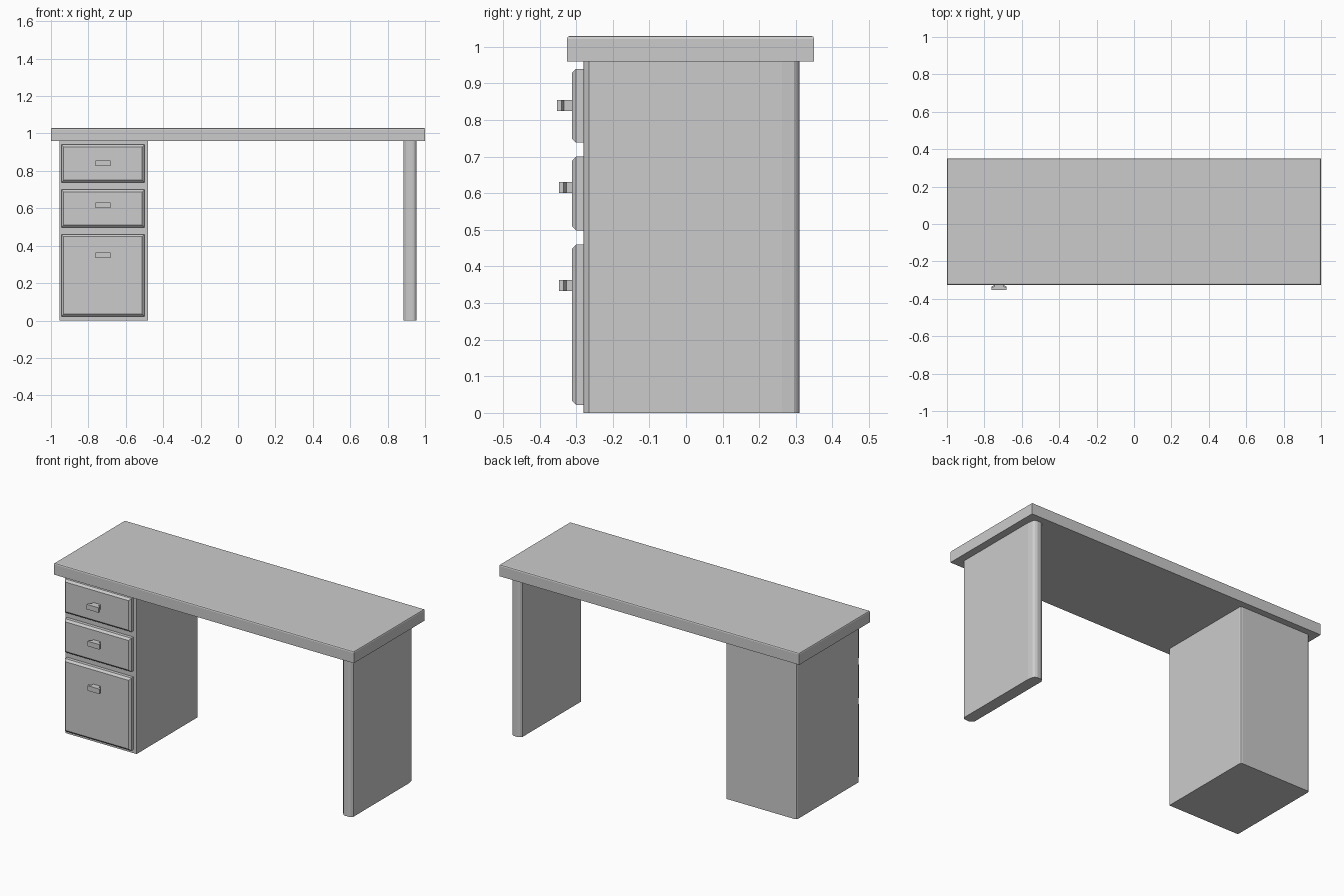
import bpy, bmesh

if "Cube" in bpy.data.objects:
    bpy.data.objects.remove(bpy.data.objects["Cube"])


def finish(name, bm):
    bmesh.ops.recalc_face_normals(bm, faces=bm.faces)
    mesh = bpy.data.meshes.new(name)
    bm.to_mesh(mesh)
    bm.free()
    obj = bpy.data.objects.new(name, mesh)
    bpy.context.collection.objects.link(obj)
    return obj


def box(name, x, y, z, bevel=0, segments=1, pick=None):
    """Box from ranges; pick(v1, v2) chooses which edges get bevelled."""
    bm = bmesh.new()
    bmesh.ops.create_cube(bm, size=1)
    for v in bm.verts:
        v.co = [r[0] + (c + 0.5) * (r[1] - r[0]) for c, r in zip(v.co, (x, y, z))]
    if bevel:
        edges = [e for e in bm.edges if pick(e.verts[0].co, e.verts[1].co)]
        bmesh.ops.bevel(bm, geom=edges, offset=bevel, segments=segments,
                        profile=0.5, affect='EDGES')
    return finish(name, bm)


def prism(name, outline, z0, z1):
    """Extrude a plan outline upward."""
    bm = bmesh.new()
    face = bm.faces.new([bm.verts.new((px, py, z0)) for px, py in outline])
    top = bmesh.ops.extrude_face_region(bm, geom=[face])["geom"]
    bmesh.ops.translate(bm, vec=(0, 0, z1 - z0),
                        verts=[g for g in top if isinstance(g, bmesh.types.BMVert)])
    return finish(name, bm)


# Desktop with softened upper edges
box("desktop", (-1, 1), (-0.325, 0.35), (0.96, 1.03), 0.008, 2,
    lambda a, b: a.z > 1 and b.z > 1)

# Drawer cabinet with softened rear corners
box("cabinet", (-0.955, -0.48), (-0.28, 0.31), (0, 0.96), 0.012, 2,
    lambda a, b: a.y > 0 and b.y > 0 and abs(a.z - b.z) > 0.5)

# Side panel leg with rounded ends
prism("side_panel", [
    (0.897, -0.275), (0.907, -0.28), (0.932, -0.28), (0.944, -0.277), (0.955, -0.265),
    (0.955, 0.262), (0.95, 0.295), (0.942, 0.305), (0.93, 0.31),
    (0.907, 0.31), (0.895, 0.305), (0.885, 0.292), (0.885, -0.262)], 0, 0.96)

# Drawer fronts and T-shaped pulls
drawers = [("top", 0.738, 0.94, 0.84, -0.353),
           ("middle", 0.498, 0.70, 0.616, -0.347),
           ("bottom", 0.022, 0.46, 0.348, -0.347)]
for label, z0, z1, zh, tip in drawers:
    box(label + "_drawer_front", (-0.944, -0.5), (-0.312, -0.275), (z0, z1), 0.012, 1,
        lambda a, b: a.y < -0.3 and b.y < -0.3)
    half = [(0.024, -0.308), (0.024, tip + 0.02), (0.04, tip + 0.013), (0.04, tip)]
    outline = half + [(-px, py) for px, py in reversed(half)]
    prism(label + "_drawer_pull", [(px - 0.722, py) for px, py in outline],
          zh - 0.015, zh + 0.015)
